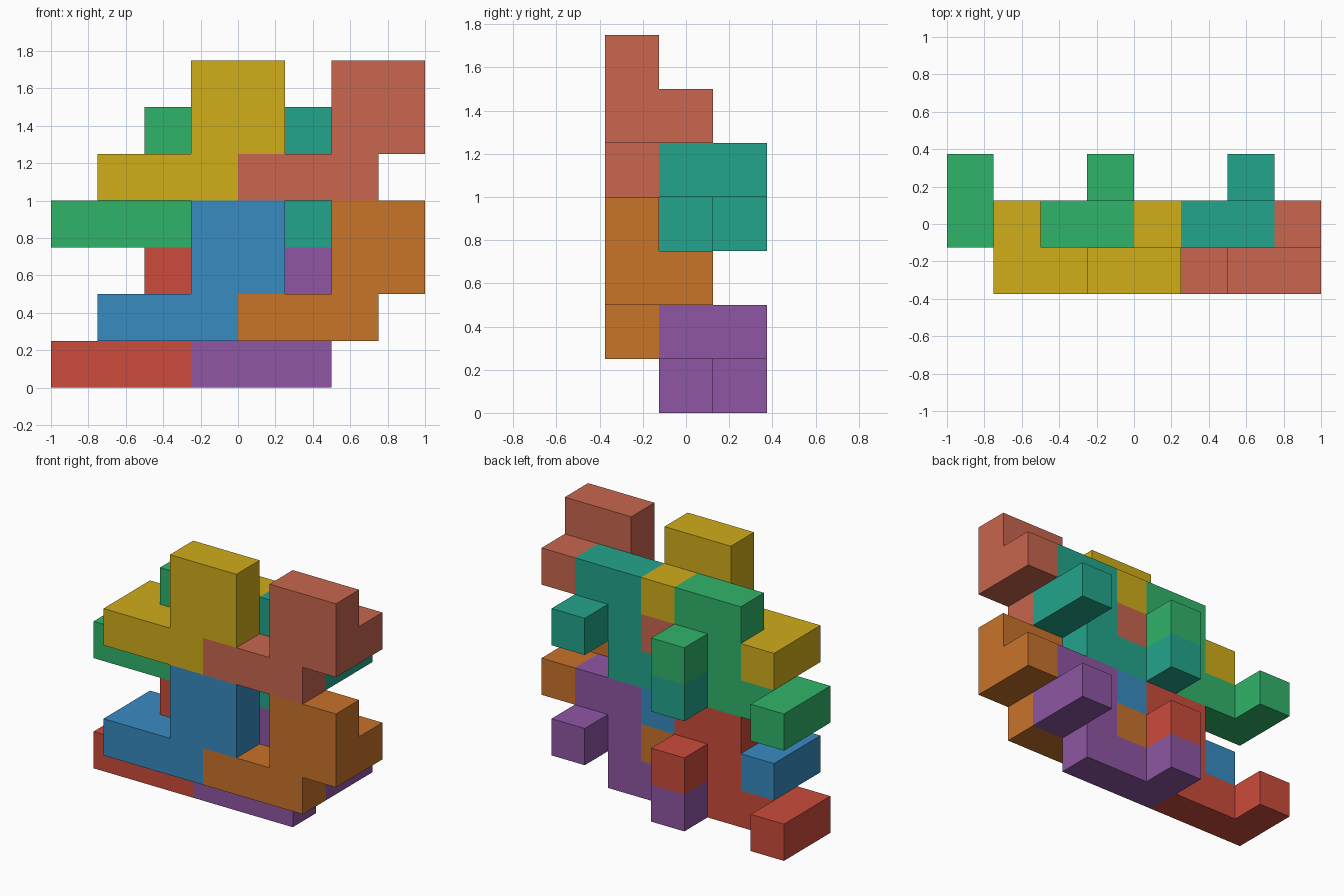
import bpy, bmesh
from mathutils import Vector

if "Cube" in bpy.data.objects:
    bpy.data.objects.remove(bpy.data.objects["Cube"])

U = 0.25                              # edge of one cube cell
ORIGIN = Vector((-4, -1.5, 0))        # grid corner, in cells

# One interlocking piece: three-cell bar, 2x2 tower, two pegs at the back
PIECE = {(0, 0, 0), (1, 0, 0), (2, 0, 0),
         (2, 0, 1), (3, 0, 1), (2, 0, 2), (3, 0, 2),
         (0, 1, 0), (3, 1, 1)}


def linear(c):
    c /= 255
    return c / 12.92 if c <= 0.04045 else ((c + 0.055) / 1.055) ** 2.4


def cell_faces(cell):
    """Yield the corner loops of the outer faces of one cell."""
    for axis in range(3):
        for side in (0, 1):
            near = list(cell)
            near[axis] += 1 if side else -1
            if tuple(near) in PIECE:
                continue
            loop = []
            for a, b in ((0, 0), (1, 0), (1, 1), (0, 1)):
                p = list(cell)
                p[axis] += side
                p[(axis + 1) % 3] += a
                p[(axis + 2) % 3] += b
                loop.append(tuple(p))
            yield loop if side else loop[::-1]


def add_piece(name, offset, rgb):
    bm = bmesh.new()
    verts = {}
    for cell in sorted(PIECE):
        for loop in cell_faces(cell):
            for p in loop:
                if p not in verts:
                    verts[p] = bm.verts.new((Vector(p) + Vector(offset) + ORIGIN) * U)
            bm.faces.new([verts[p] for p in loop])
    # merge coplanar squares into clean flat faces
    bmesh.ops.dissolve_limit(bm, angle_limit=0.01, verts=bm.verts, edges=bm.edges)
    mesh = bpy.data.meshes.new(name)
    bm.to_mesh(mesh)
    bm.free()
    mat = bpy.data.materials.new(name + "_colour")
    mat.diffuse_color = (*[linear(c) for c in rgb], 1)
    mat.use_nodes = True
    mat.node_tree.nodes["Principled BSDF"].inputs["Base Color"].default_value = mat.diffuse_color
    mesh.materials.append(mat)
    bpy.context.collection.objects.link(bpy.data.objects.new(name, mesh))


# Four pieces per layer; the upper layer repeats the lower three cells higher
SLOTS = [("back_left", (0, 1, 0)), ("back_right", (3, 1, 0)),
         ("front_left", (1, 0, 1)), ("front_right", (4, 0, 1))]
COLOURS = {"lower": [(203, 75, 60), (142, 86, 163), (56, 139, 193), (200, 115, 42)],
           "upper": [(48, 180, 105), (35, 165, 140), (208, 173, 26), (200, 102, 78)]}

for level, (layer, colours) in enumerate(COLOURS.items()):
    for (slot, (x, y, z)), rgb in zip(SLOTS, colours):
        add_piece(f"{layer}_{slot}_piece", (x, y, z + 3 * level), rgb)
